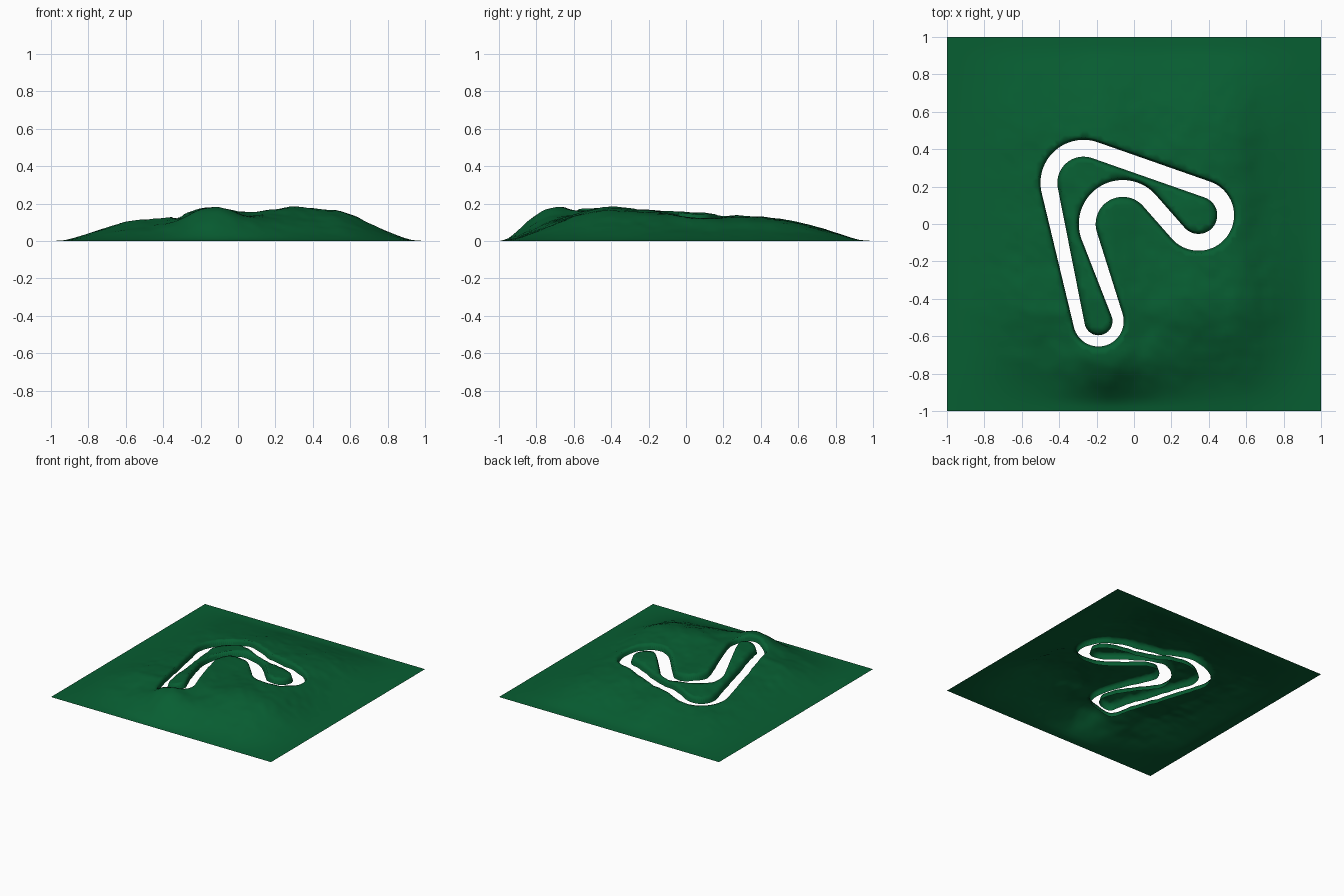
import bpy, bmesh, math
from mathutils import Vector, geometry, kdtree, noise

cube = bpy.data.objects.get("Cube")
if cube:
    bpy.data.objects.remove(cube, do_unlink=True)

# Circuit bends, counter-clockwise: centre, outer rim radius, inner rim radius
# (a negative radius turns the other way)
BENDS = [
    (Vector((-0.27, 0.22)), 0.23, 0.14),
    (Vector((-0.19, -0.52)), 0.135, 0.075),
    (Vector((-0.06, 0.0)), -0.145, -0.235),
    (Vector((0.345, 0.047)), 0.19, 0.10),
]
# Hill outlines: position and height
ACROSS = [(-1, 0), (-0.92, 0.006), (-0.8, 0.04), (-0.6, 0.1), (-0.4, 0.12), (-0.3, 0.14),
          (-0.2, 0.172), (-0.12, 0.18), (0.05, 0.155), (0.3, 0.18), (0.45, 0.168),
          (0.58, 0.15), (0.7, 0.095), (0.8, 0.05), (0.92, 0.008), (1, 0)]
NORTH = [(-0.45, 0.18), (-0.2, 0.165), (0, 0.155), (0.2, 0.14), (0.45, 0.125),
         (0.6, 0.1), (0.8, 0.045), (0.92, 0.008), (1, 0)]
STEEP = [(-1, 0), (-0.95, 0.015), (-0.85, 0.1), (-0.77, 0.16), (-0.7, 0.18), (-0.6, 0.17)] + NORTH
GENTLE = [(-1, 0), (-0.93, 0.012), (-0.85, 0.037), (-0.7, 0.1), (-0.58, 0.145)] + NORTH
PEAK = 0.18
CUT_DEPTH = 0.045
CUT_WIDTH = 0.014


def belt(radii, step):
    """Closed outline of arcs joined by their common tangents."""
    n = len(BENDS)
    normals = []
    for i in range(n):
        link = BENDS[(i + 1) % n][0] - BENDS[i][0]
        lean = math.asin((radii[i] - radii[(i + 1) % n]) / link.length)
        normals.append(math.atan2(link.y, link.x) + lean - math.pi / 2)
    corners = []
    for i, (centre, _, _) in enumerate(BENDS):
        r, start = radii[i], normals[i - 1]
        sweep = (normals[i] - start) % math.tau
        if r < 0:
            sweep -= math.tau
        count = max(8, round(abs(r * sweep) / step))
        for k in range(count + 1):
            a = start + sweep * k / count
            corners.append(centre + r * Vector((math.cos(a), math.sin(a))))
    points = []
    for p, q in zip(corners, corners[1:] + corners[:1]):
        count = max(1, round((q - p).length / step))
        points += [p.lerp(q, k / count) for k in range(count)]
    return points


def rims(grow, step):
    outer = belt([b[1] + grow for b in BENDS], step)
    inner = belt([b[2] - grow for b in BENDS], step)
    return outer, inner


def inside(p, loop):
    hit = False
    for a, b in zip(loop, loop[1:] + loop[:1]):
        if (a.y > p.y) != (b.y > p.y) and p.x < a.x + (p.y - a.y) * (b.x - a.x) / (b.y - a.y):
            hit = not hit
    return hit


def curve(table, t):
    """Smooth interpolation through a height table."""
    for i in range(len(table) - 1):
        (a, ha), (b, hb) = table[i], table[i + 1]
        if t <= b:
            before, after = table[max(i - 1, 0)], table[min(i + 2, len(table) - 1)]
            ma = (hb - before[1]) / (b - before[0]) * (b - a)
            mb = (after[1] - ha) / (after[0] - a) * (b - a)
            u = max(0, (t - a) / (b - a))
            return (ha * (2 * u**3 - 3 * u**2 + 1) + ma * (u**3 - 2 * u**2 + u)
                    + hb * (3 * u**2 - 2 * u**3) + mb * (u**3 - u**2))
    return 0


def ramp(t):
    t = min(1, max(0, t))
    return t * t * (3 - 2 * t)


# Fine rim samples for distance to the cutting
fine = [p for loop in rims(0, 0.003) for p in loop]
tree = kdtree.KDTree(len(fine))
for i, p in enumerate(fine):
    tree.insert(p.to_3d(), i)
tree.balance()


def rim_distance(p):
    return tree.find((p.x, p.y, 0))[2]


def height(p):
    # a steep hill at the front middle, gentler slopes beside it
    hill = math.exp(-((p.x + 0.12) / 0.28) ** 2)
    along = hill * curve(STEEP, p.y) + (1 - hill) * curve(GENTLE, p.y)
    h = curve(ACROSS, p.x) * along / PEAK
    # the left flank is lower towards the back
    h *= 1 - 0.25 * ramp((p.x - 0.45) / 0.3) * ramp((p.y + 0.3) / 0.4)
    # small undulations on the higher ground
    rough = ramp(h / 0.1)
    h += 0.006 * rough * noise.noise(Vector((p.x * 7, p.y * 7, 3)))
    h += 0.005 * rough * noise.noise(Vector((p.x * 16, p.y * 16, 8)))
    # steep banks down to the circuit
    return max(0, h - CUT_DEPTH * (1 - ramp(rim_distance(p) / CUT_WIDTH)))


# Ground points: circuit rims, bank rows, then an even grid
points, edges = [], []
outer_rim, inner_rim = rims(0, 0.015)
for loop in (outer_rim, inner_rim):
    base, n = len(points), len(loop)
    points += loop
    edges += [(base + k, base + (k + 1) % n) for k in range(n)]
for grow in (CUT_WIDTH / 2, CUT_WIDTH):
    for loop in rims(grow, 0.015):
        points += loop
CELLS = 80
for i in range(CELLS + 1):
    for j in range(CELLS + 1):
        p = Vector((2 * i / CELLS - 1, 2 * j / CELLS - 1))
        if rim_distance(p) > 0.026:
            points.append(p)
flat, _, faces, *_ = geometry.delaunay_2d_cdt(points, edges, [], 0, 1e-5)

# Ground surface with the open circuit strip left out
bm = bmesh.new()
verts = [bm.verts.new((p.x, p.y, height(p))) for p in flat]
for face in faces:
    mid = sum((flat[k] for k in face), Vector((0, 0))) / len(face)
    if inside(mid, outer_rim) and not inside(mid, inner_rim):
        continue
    bm.faces.new([verts[k] for k in face])
bmesh.ops.delete(bm, geom=[v for v in bm.verts if not v.link_faces], context='VERTS')
bm.normal_update()
for f in bm.faces:
    if f.normal.z < 0:
        f.normal_flip()
    f.smooth = True
mesh = bpy.data.meshes.new("terrain")
bm.to_mesh(mesh)
bm.free()
terrain = bpy.data.objects.new("terrain", mesh)
bpy.context.collection.objects.link(terrain)

# Grass colour
grass = bpy.data.materials.new("grass green")
grass.use_nodes = True
colour = (0.0023, 0.112, 0.032, 1)
grass.diffuse_color = colour
grass.node_tree.nodes["Principled BSDF"].inputs["Base Color"].default_value = colour
mesh.materials.append(grass)
